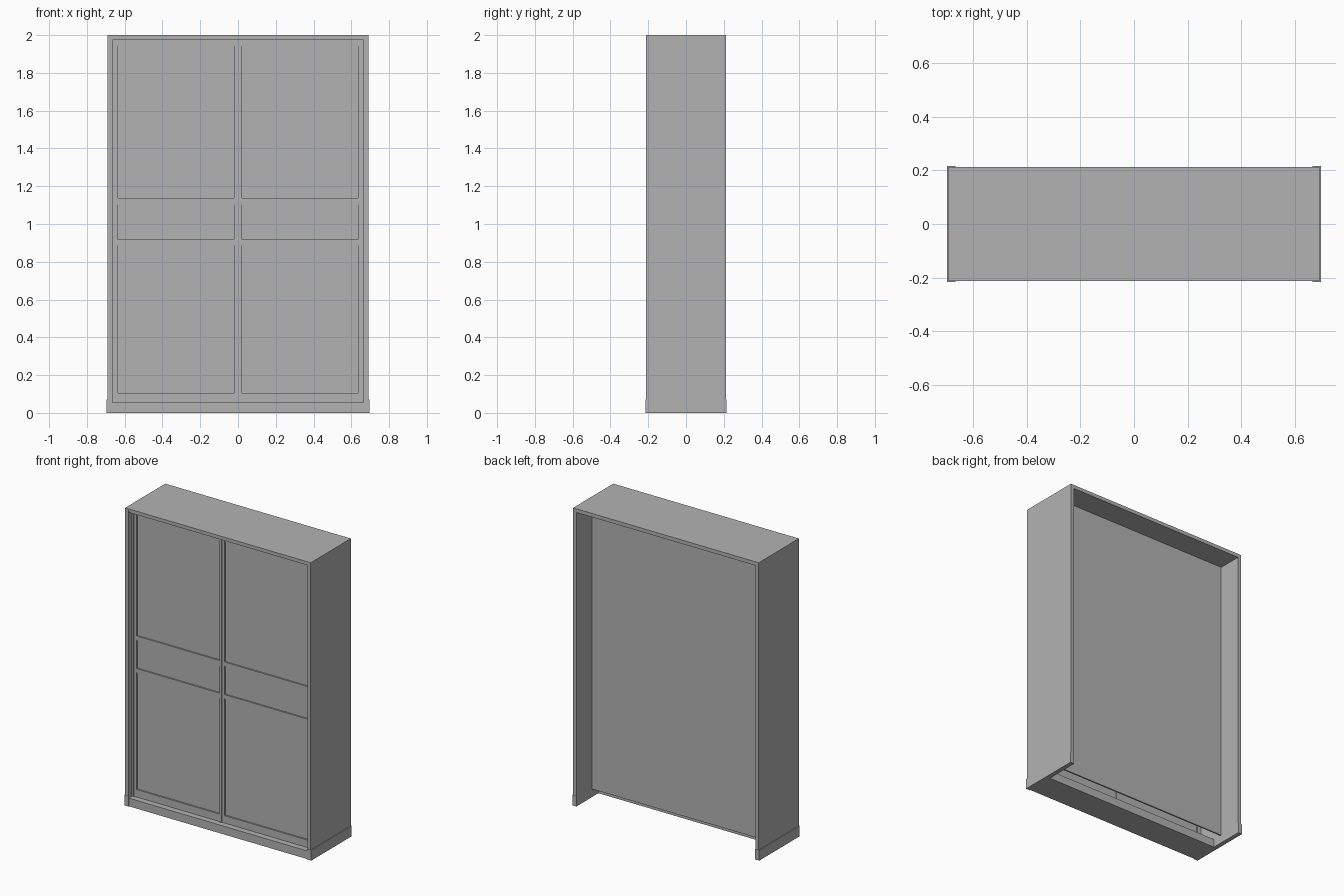
import bpy

if "Cube" in bpy.data.objects:
    bpy.data.objects.remove(bpy.data.objects["Cube"], do_unlink=True)

grey = bpy.data.materials.new("plain_grey")
grey.use_nodes = True
COLOUR = (0.45, 0.45, 0.45, 1)
grey.diffuse_color = COLOUR
grey.node_tree.nodes["Principled BSDF"].inputs["Base Color"].default_value = COLOUR


def box(name, x, y, z):
    """Axis-aligned box from (low, high) ranges."""
    ranges = (x, y, z)
    bpy.ops.mesh.primitive_cube_add(size=1, location=[(a + b) / 2 for a, b in ranges])
    ob = bpy.context.object
    ob.name = name
    ob.scale = [b - a for a, b in ranges]
    bpy.ops.object.transform_apply(location=False, rotation=False, scale=True)
    ob.data.materials.append(grey)
    return ob


def span(side, a, b):
    """X range placed on the chosen side."""
    return tuple(sorted((side * a, side * b)))


INNER, OUTER = 0.665, 0.69
DEPTH = 0.213
FLOOR, CEILING = 0.055, 1.975

# Carcass: top, plinth and recessed back panel, open behind
box("top_cap", (-OUTER, OUTER), (-DEPTH, DEPTH), (1.988, 2))
box("top_board", (-INNER, INNER), (-DEPTH + 0.003, DEPTH), (CEILING, 1.988))
box("plinth", (-INNER, INNER), (-0.21, -0.02), (0, FLOOR))
box("back_panel", (-INNER, INNER), (0.04, 0.05), (FLOOR, CEILING))

# Door layout
STILE_OUT, STILE_IN = 0.635, 0.02
FRONT, BACK = -0.17, -0.145
openings = {"lower": (0.105, 0.893), "middle": (0.918, 1.11), "upper": (1.137, 1.95)}

for side, word in ((-1, "right"), (1, "left")):
    # Side wall and its wider foot
    box(word + "_side", span(side, INNER, OUTER), (-DEPTH, DEPTH), (0.07, 1.988))
    box(word + "_foot", span(side, INNER, 0.695), (-0.215, 0.215), (0, 0.07))

    # Door frame
    frame_y = (FRONT, BACK)
    box(word + "_outer_stile", span(side, STILE_OUT, INNER), frame_y, (FLOOR, CEILING))
    box(word + "_inner_stile", span(side, 0, STILE_IN), frame_y, (FLOOR, CEILING))
    box(word + "_edge_trim", span(side, 0.655, INNER), (FRONT - 0.006, FRONT), (FLOOR, CEILING))
    edges = [FLOOR] + [z for pair in openings.values() for z in pair] + [CEILING]
    for i in range(0, len(edges), 2):
        box(f"{word}_rail_{i // 2 + 1}", span(side, STILE_IN, STILE_OUT), frame_y, edges[i:i + 2])

    # Recessed panels with a thin bead along the top
    for name, (low, high) in openings.items():
        width = span(side, STILE_IN, STILE_OUT)
        box(f"{word}_{name}_panel", width, (FRONT + 0.01, BACK - 0.006), (low, high))
        box(f"{word}_{name}_bead", width, (FRONT + 0.004, FRONT + 0.01), (high - 0.008, high))

# Meeting strip between the doors
box("meeting_strip", (-0.012, 0), (FRONT - 0.006, FRONT), (FLOOR, CEILING))
